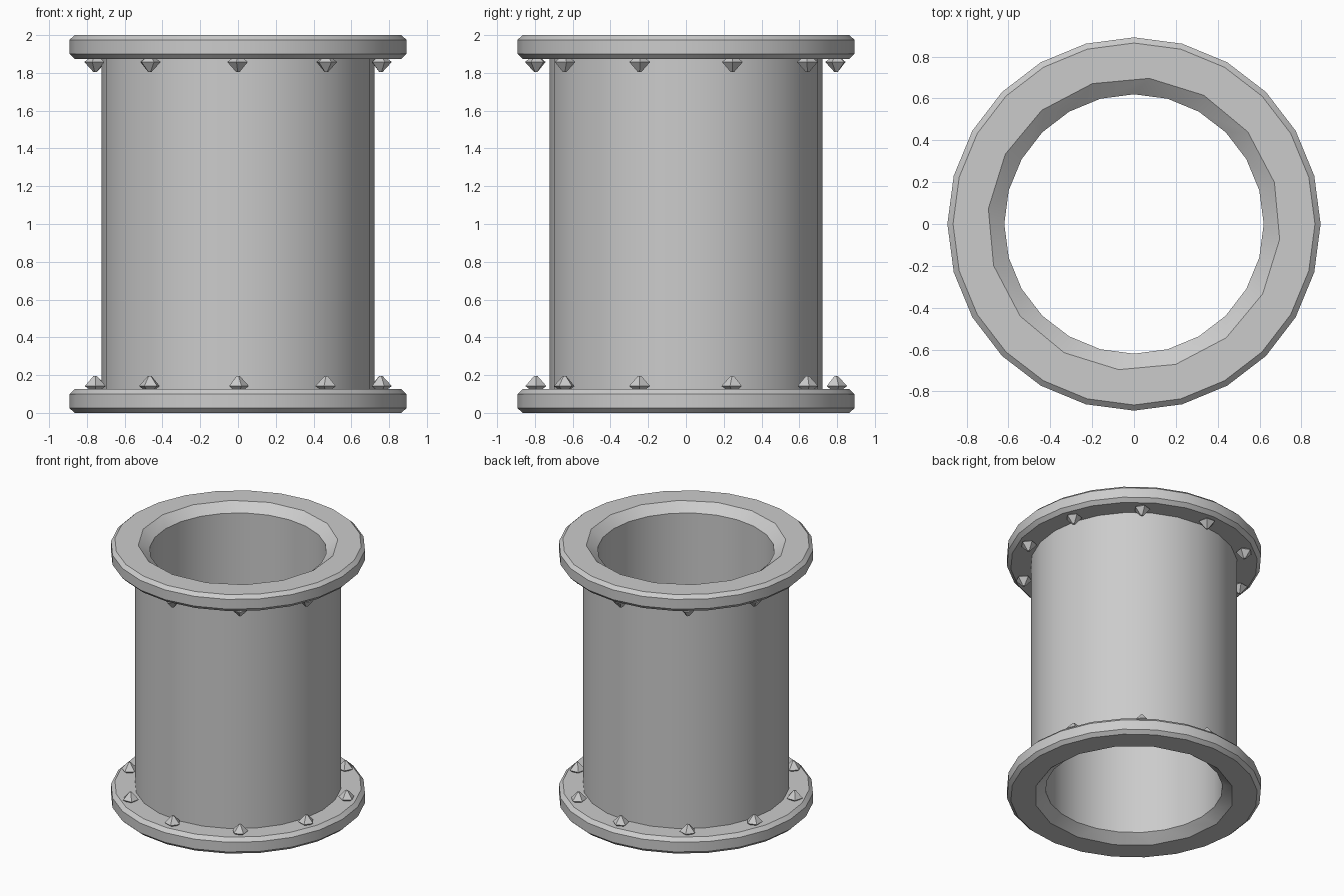
import bpy
import bmesh
import random
from math import sin, cos, tau, radians

random.seed(4)
if "Cube" in bpy.data.objects:
    bpy.data.objects.remove(bpy.data.objects["Cube"], do_unlink=True)

HEIGHT = 2.0
SIDES = 24
MOUTH_SIDES = 16
RIM_DEPTH = 0.06

grey = bpy.data.materials.new("plain_grey")
grey.use_nodes = True
COLOUR = (0.6, 0.6, 0.6, 1)
grey.diffuse_color = COLOUR
grey.node_tree.nodes["Principled BSDF"].inputs["Base Color"].default_value = COLOUR


def ring(bm, sides, radius, z, turn=0.0, cx=0.0, cy=0.0):
    return [bm.verts.new((cx + radius * cos(turn + tau * i / sides),
                          cy + radius * sin(turn + tau * i / sides), z))
            for i in range(sides)]


def band(bm, a, b, turn=0.0):
    """Join two rings; unequal counts are stitched with triangles by angle."""
    if len(a) == len(b):
        for i in range(len(a)):
            bm.faces.new((a[i - 1], a[i], b[i], b[i - 1]))
        return
    i = j = 0
    while i < len(a) or j < len(b):
        next_a = tau * (i + 1) / len(a)
        next_b = turn + tau * (j + 1) / len(b)
        va, vb = a[i % len(a)], b[j % len(b)]
        if j == len(b) or (i < len(a) and next_a <= next_b):
            i += 1
            bm.faces.new((va, a[i % len(a)], vb))
        else:
            j += 1
            bm.faces.new((va, b[j % len(b)], vb))


def finish(bm, name, flip=False, smooth=True):
    if flip:
        for v in bm.verts:
            v.co.z = HEIGHT - v.co.z
    bmesh.ops.recalc_face_normals(bm, faces=bm.faces[:])
    mesh = bpy.data.meshes.new(name)
    bm.to_mesh(mesh)
    bm.free()
    mesh.materials.append(grey)
    obj = bpy.data.objects.new(name, mesh)
    bpy.context.collection.objects.link(obj)
    if smooth:
        bpy.ops.object.select_all(action='DESELECT')
        obj.select_set(True)
        bpy.context.view_layer.objects.active = obj
        bpy.ops.object.shade_smooth_by_angle(angle=radians(30))


# Barrel and flanges are one closed ring: each flange carries a chamfered
# edge and a coarser, funnel-shaped mouth; the walls join them
def flange(name, flip):
    bm = bmesh.new()
    turn = radians(16.5)
    rings = [ring(bm, SIDES, r, z) for r, z in
             ((0.715, 0.127), (0.865, 0.127), (0.892, 0.1), (0.892, 0.025), (0.865, 0))]
    for a, b in zip(rings, rings[1:]):
        band(bm, a, b)
    mouth = ring(bm, MOUTH_SIDES, 0.70, 0, turn)
    throat = ring(bm, SIDES, 0.62, RIM_DEPTH)
    band(bm, rings[-1], mouth, turn)
    band(bm, throat, mouth, turn)
    finish(bm, name, flip)


def barrel():
    bm = bmesh.new()
    low, high = RIM_DEPTH, HEIGHT - RIM_DEPTH
    rings = [ring(bm, SIDES, r, z) for r, z in
             ((0.723, low), (0.723, high), (0.62, high), (0.62, low))]
    for i in range(len(rings)):
        band(bm, rings[i - 1], rings[i])
    finish(bm, "barrel")


# Bolts: squat faceted studs on the inner side of each flange
def bolts(name, flip, count=10):
    bm = bmesh.new()
    for i in range(count):
        a = tau / 4 + tau * i / count
        turn = random.uniform(0, tau)
        foot, waist, tip = [
            ring(bm, 5, r, z, turn, 0.795 * cos(a), 0.795 * sin(a))
            for r, z in ((0.035, 0.125), (0.058, 0.142), (0.01, 0.195))]
        band(bm, foot, waist)
        band(bm, waist, tip)
        bm.faces.new(foot)
        bm.faces.new(tip)
    finish(bm, name, flip, smooth=False)


barrel()
for side, flip in (("bottom", False), ("top", True)):
    flange(side + "_flange", flip)
    bolts(side + "_bolts", flip)
